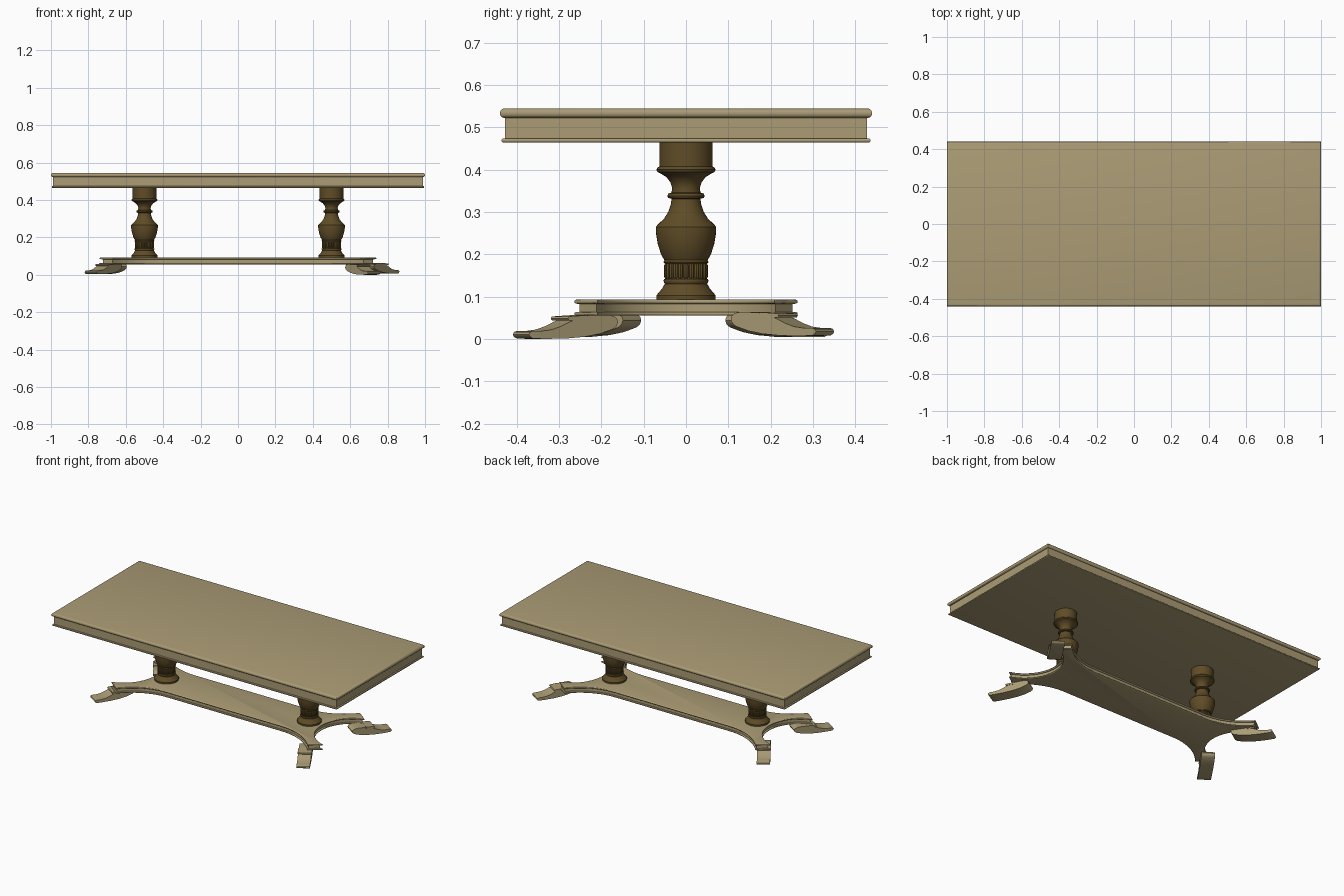
import bpy, bmesh, math
from math import sin, cos, pi, radians
from mathutils import Vector, Matrix

cube = bpy.data.objects.get("Cube")
if cube:
    bpy.data.objects.remove(cube, do_unlink=True)


def material(name, rgb):
    m = bpy.data.materials.new(name)
    m.use_nodes = True
    m.diffuse_color = (*rgb, 1)
    bsdf = next(n for n in m.node_tree.nodes if n.type == "BSDF_PRINCIPLED")
    bsdf.inputs["Base Color"].default_value = (*rgb, 1)
    return m


PALE = material("pale_oak", (0.41, 0.335, 0.18))
DARK = material("dark_walnut", (0.115, 0.073, 0.02))


def finish(bm, name, mat, matrix=Matrix()):
    bmesh.ops.recalc_face_normals(bm, faces=bm.faces)
    me = bpy.data.meshes.new(name)
    bm.to_mesh(me)
    bm.free()
    me.materials.append(mat)
    ob = bpy.data.objects.new(name, me)
    ob.matrix_world = matrix
    bpy.context.collection.objects.link(ob)
    bpy.ops.object.select_all(action="DESELECT")
    ob.select_set(True)
    bpy.context.view_layer.objects.active = ob
    bpy.ops.object.shade_smooth_by_angle(angle=radians(38))
    return ob


def loft(bm, rings):
    """Skin closed rings of points and cap both ends."""
    loops = [[bm.verts.new(p) for p in ring] for ring in rings]
    n = len(loops[0])
    for a, b in zip(loops, loops[1:]):
        for i in range(n):
            j = (i + 1) % n
            bm.faces.new((a[i], a[j], b[j], b[i]))
    bm.faces.new(loops[0])
    bm.faces.new(loops[-1])


def offset(outline, d):
    """Grow a counter-clockwise outline by d with mitred corners."""
    pts = [Vector(p) for p in outline]
    out = []
    for i, p in enumerate(pts):
        e1 = (p - pts[i - 1]).normalized()
        e2 = (pts[(i + 1) % len(pts)] - p).normalized()
        n1, n2 = Vector((e1.y, -e1.x)), Vector((e2.y, -e2.x))
        out.append(p + (n1 + n2) * (d / (1 + n1.dot(n2))))
    return out


def bead(edge, z0, z1, steps=6):
    """Rounded nose profile as (offset, height) pairs."""
    r = (z1 - z0) / 2
    return [(edge - r + r * cos(a), z0 + r + r * sin(a))
            for a in (-pi / 2 + pi * i / steps for i in range(steps + 1))]


def moulded_slab(name, outline, profile, mat):
    bm = bmesh.new()
    loft(bm, [[(p.x, p.y, z) for p in offset(outline, d)] for d, z in profile])
    return finish(bm, name, mat)


# Table top: lower bead, apron and bullnose slab
top = [(1, -0.44), (1, 0.44), (-1, 0.44), (-1, -0.44)]
moulded_slab("table_top", top,
             bead(-0.004, 0.464, 0.474) + [(-0.012, 0.474), (-0.012, 0.522)]
             + bead(0, 0.522, 0.545), PALE)

# Base platform: narrow waist flaring through arcs to four clipped corners
quarter = []
for i in range(13):
    a = radians(72.8) * i / 12
    quarter.append((0.80 - 0.22 * cos(a), 0.22 * sin(a)))
for i in range(12, -1, -1):
    a = radians(49.7) * i / 12
    quarter.append((0.40 + 0.354 * sin(a), 0.489 - 0.354 * cos(a)))
half = quarter + [(-x, y) for x, y in reversed(quarter)]
platform = half + [(x, -y) for x, y in reversed(half[1:-1])]
moulded_slab("base_platform", platform,
             bead(0.003, 0.055, 0.064) + [(-0.006, 0.064), (-0.006, 0.083)]
             + bead(0.003, 0.083, 0.093), PALE)

# Turned pedestals
turning = [
    (0.070, 0.090), (0.070, 0.103), (0.065, 0.109), (0.057, 0.118), (0.050, 0.130),
    (0.052, 0.133), (0.053, 0.137), (0.052, 0.141), (0.046, 0.142), (0.046, 0.178),
    (0.052, 0.179), (0.053, 0.182), (0.051, 0.186), (0.059, 0.200), (0.067, 0.225),
    (0.071, 0.250), (0.071, 0.265), (0.066, 0.271), (0.052, 0.284), (0.042, 0.300),
    (0.036, 0.318), (0.034, 0.331), (0.042, 0.333), (0.044, 0.338), (0.042, 0.343),
    (0.034, 0.346), (0.033, 0.358), (0.037, 0.370), (0.046, 0.382), (0.060, 0.391),
    (0.067, 0.394), (0.070, 0.400), (0.067, 0.405), (0.063, 0.407), (0.063, 0.468)]


def circle(r, z, n, cx=0, cy=0):
    return [(cx + r * cos(2 * pi * i / n), cy + r * sin(2 * pi * i / n), z) for i in range(n)]


for side, x in (("left", 0.5), ("right", -0.5)):
    place = Matrix.Translation((x, 0, 0))
    bm = bmesh.new()
    loft(bm, [circle(r, z, 40) for r, z in turning])
    finish(bm, side + "_pedestal", DARK, place)
    # Reeded collar
    bm = bmesh.new()
    for i in range(22):
        a = 2 * pi * i / 22
        loft(bm, [circle(r, z, 8, 0.046 * cos(a), 0.046 * sin(a))
                  for r, z in ((0.003, 0.141), (0.006, 0.146), (0.006, 0.174), (0.003, 0.179))])
    finish(bm, side + "_pedestal_reeding", DARK, place)

# Scrolled feet: side profile from the hidden inner end to the toe
foot = [
    (0, 0.040), (0.004, 0.030), (0.014, 0.023), (0.05, 0.012), (0.09, 0.005),
    (0.14, 0.001), (0.20, 0), (0.232, 0.001), (0.240, 0.005), (0.243, 0.010),
    (0.240, 0.016), (0.232, 0.019), (0.205, 0.019), (0.18, 0.022), (0.155, 0.030),
    (0.13, 0.041), (0.105, 0.050), (0.08, 0.055), (0.03, 0.057), (0.012, 0.054), (0.003, 0.048)]
pad = [(0.085, 0.044), (0.135, 0.044), (0.138, 0.048), (0.135, 0.053), (0.085, 0.056)]


def side_cut(bm, profile, width):
    loft(bm, [[(u - 0.1215, y, z) for u, z in profile] for y in (-width / 2, width / 2)])


for name, x, y, z, angle in (
        ("front_left_foot", 0.667, -0.285, 0, -60),
        ("back_left_foot", 0.763, 0.228, 0.007, 56),
        ("front_right_foot", -0.72, -0.228, 0.004, 236),
        ("back_right_foot", -0.695, 0.215, 0.004, 124)):
    bm = bmesh.new()
    side_cut(bm, foot, 0.077)
    side_cut(bm, pad, 0.081)
    finish(bm, name, PALE,
           Matrix.Translation((x, y, z)) @ Matrix.Rotation(radians(angle), 4, "Z"))
